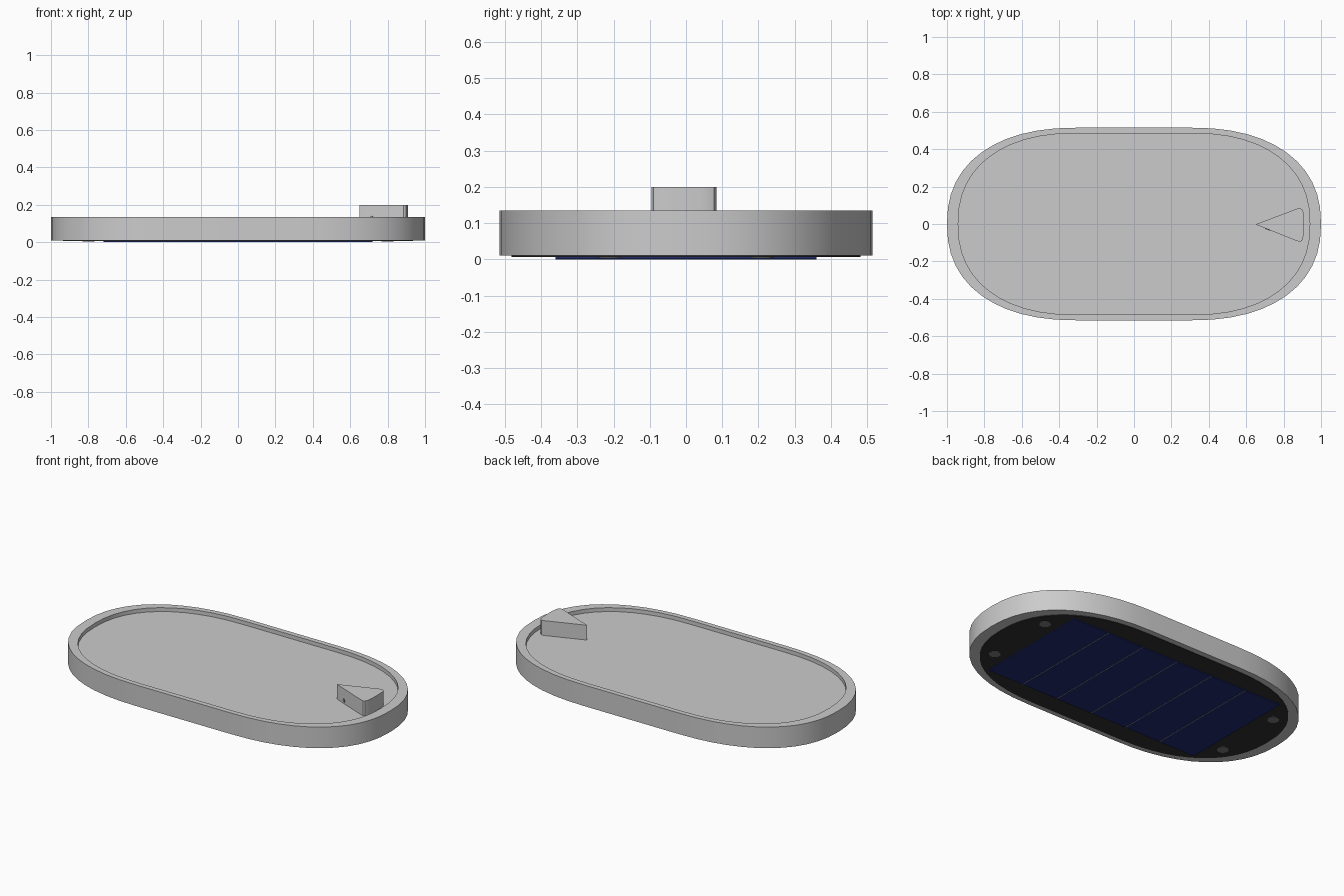
import bpy, bmesh
from math import sin, cos, pi, atan2
from mathutils import Vector, Matrix

if "Cube" in bpy.data.objects:
    bpy.data.objects.remove(bpy.data.objects["Cube"])


def material(name, rgb):
    m = bpy.data.materials.new(name)
    m.diffuse_color = (*rgb, 1)
    m.use_nodes = True
    m.node_tree.nodes["Principled BSDF"].inputs["Base Color"].default_value = m.diffuse_color
    return m


black = material("black_plastic", (0.03, 0.03, 0.03))
blue = material("solar_blue", (0.015, 0.025, 0.16))
grey = material("screw_grey", (0.2, 0.2, 0.2))
line_grey = material("line_grey", (0.3, 0.3, 0.3))


def outline(length, width, n=12, e=2 / 2.3, c=0.3):
    """Stadium with softened, superelliptic ends."""
    quad = [(c + (length - c) * cos(t) ** e, width * sin(t) ** e)
            for t in (i * pi / 2 / n for i in range(n))] + [(c, width)]
    half = quad + [(-x, y) for x, y in reversed(quad)]
    return half + [(x, -y) for x, y in reversed(half[1:-1])]


def loft(name, rings, mat=None, smooth=True):
    """Skin a list of (points, z) rings and cap both ends."""
    bm = bmesh.new()
    loops = [[bm.verts.new((x, y, z)) for x, y in pts] for pts, z in rings]
    for a, b in zip(loops, loops[1:]):
        for i in range(len(a)):
            j = (i + 1) % len(a)
            bm.faces.new((a[i], a[j], b[j], b[i]))
    bm.faces.new(loops[0][::-1])
    bm.faces.new(loops[-1])
    bmesh.ops.recalc_face_normals(bm, faces=bm.faces)
    me = bpy.data.meshes.new(name)
    bm.to_mesh(me)
    bm.free()
    ob = bpy.data.objects.new(name, me)
    bpy.context.collection.objects.link(ob)
    if mat:
        me.materials.append(mat)
    if smooth:
        bpy.ops.object.select_all(action='DESELECT')
        ob.select_set(True)
        bpy.context.view_layer.objects.active = ob
        bpy.ops.object.shade_smooth_by_angle()
    return ob


def box(name, x0, x1, y0, y1, z0, z1, mat):
    pts = [(x0, y0), (x1, y0), (x1, y1), (x0, y1)]
    return loft(name, [(pts, z0), (pts, z1)], mat, smooth=False)


def disc(name, x, y, r, z0, z1, mat, n=16):
    pts = [(x + r * cos(2 * pi * i / n), y + r * sin(2 * pi * i / n)) for i in range(n)]
    return loft(name, [(pts, z0), (pts, z1)], mat)


# Housing with raised rim and shallow tray on top
outer, inner = outline(1.0, 0.515), outline(0.94, 0.485)
FLOOR = 0.112
loft("housing", [(outer, 0.01), (outer, 0.135), (inner, 0.135), (inner, FLOOR)])

# Black base plate
plate = outline(0.935, 0.482)
loft("base_plate", [(plate, 0.006), (plate, 0.03)], black)

# Solar panel with cell dividers
box("solar_panel", -0.72, 0.72, -0.36, 0.36, 0.001, 0.01, blue)
for i in range(1, 6):
    x = -0.72 + 0.24 * i
    box(f"cell_divider_{i}", x - 0.002, x + 0.002, -0.36, 0.36, 0.0, 0.005, line_grey)

# Base plate screws
for sx in (-1, 1):
    for sy in (-1, 1):
        disc("screw", sx * 0.8, sy * 0.21, 0.032, 0.004, 0.012, grey)

# Pointer wedge with rounded rear corners
wedge = [(0.65, -0.002), (0.868, -0.09), (0.885, -0.095), (0.897, -0.09),
         (0.904, -0.075), (0.908, -0.04), (0.908, 0.04), (0.905, 0.065),
         (0.9, 0.078), (0.89, 0.084), (0.872, 0.082)]
loft("pointer_wedge", [(wedge, FLOOR - 0.005), (wedge, 0.2)])

# Small button on the wedge side
button = disc("side_button", 0, 0, 0.011, -0.003, 0.002, grey, 12)
d = Vector((0.218, -0.088, 0)).normalized()
normal = Vector((d.y, -d.x, 0))
button.matrix_world = (Matrix.Translation(Vector((0.65, -0.002, 0.13)) + d * 0.07)
                       @ normal.to_track_quat('Z', 'Y').to_matrix().to_4x4())
